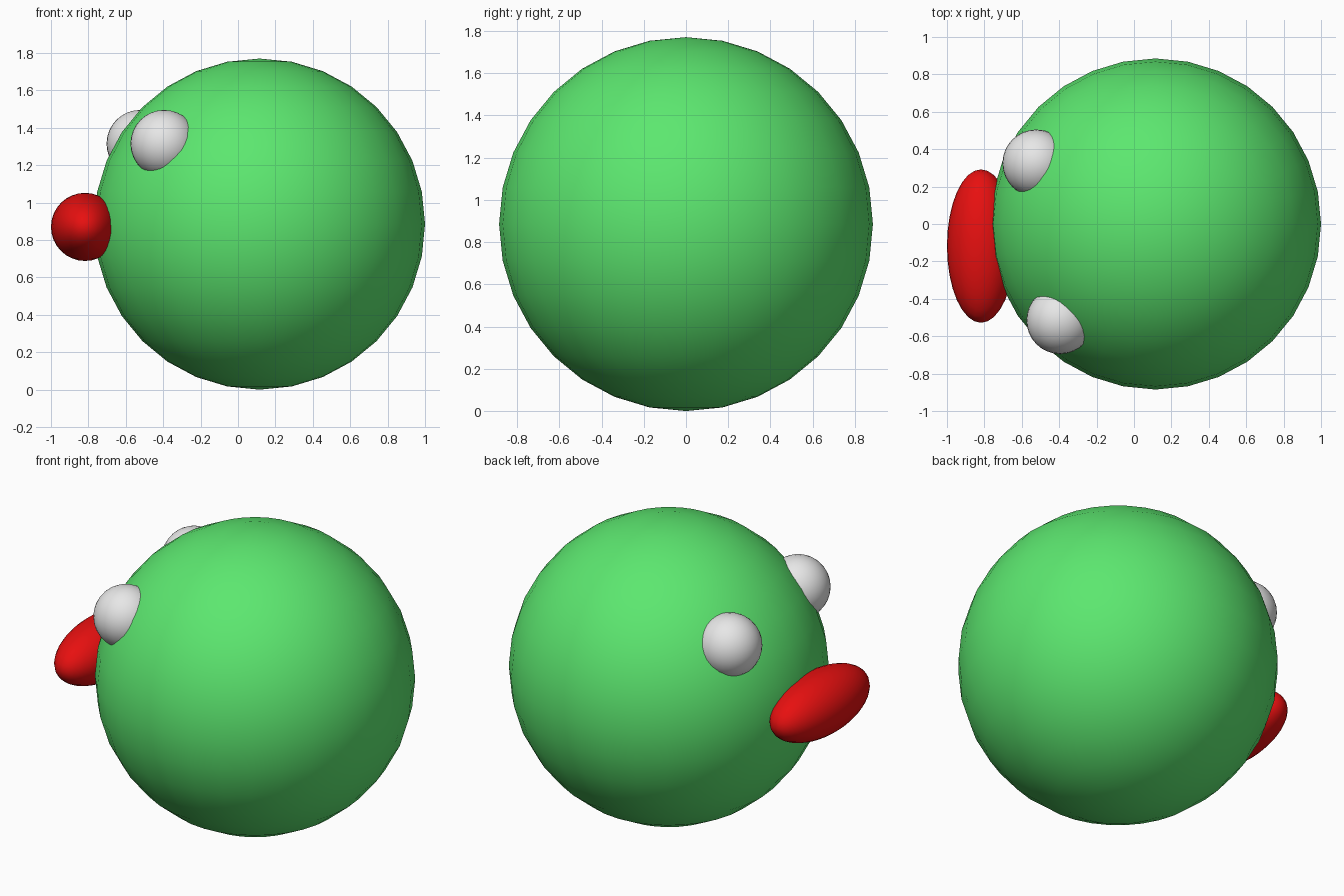
import bpy

if "Cube" in bpy.data.objects:
    bpy.data.objects.remove(bpy.data.objects["Cube"])


def material(name, rgb):
    m = bpy.data.materials.new(name)
    m.diffuse_color = (*rgb, 1.0)
    m.use_nodes = True
    m.node_tree.nodes["Principled BSDF"].inputs["Base Color"].default_value = m.diffuse_color
    return m


green = material("green", (0.107, 0.80, 0.16))
white = material("white", (0.80, 0.80, 0.80))
red = material("red", (0.80, 0.005, 0.005))


def ball(name, centre, radii, mat):
    """Smooth UV sphere scaled to the given radii."""
    bpy.ops.mesh.primitive_uv_sphere_add(segments=32, ring_count=16, radius=1, location=centre)
    ob = bpy.context.object
    ob.name = name
    ob.scale = radii
    bpy.ops.object.transform_apply(location=False, rotation=False, scale=True)
    bpy.ops.object.shade_smooth()
    ob.data.materials.append(mat)
    return ob


# Round body resting on the ground
ball("body", (0.115, 0, 0.885), (0.885, 0.885, 0.885), green)

# Two eyes, half sunk into the body
ball("eye_front", (-0.395, -0.515, 1.315), (0.18, 0.18, 0.18), white)
ball("eye_back", (-0.523, 0.325, 1.315), (0.18, 0.18, 0.18), white)

# Wide stretched mouth on the -x side
ball("mouth", (-0.818, -0.118, 0.87), (0.182, 0.41, 0.182), red)
